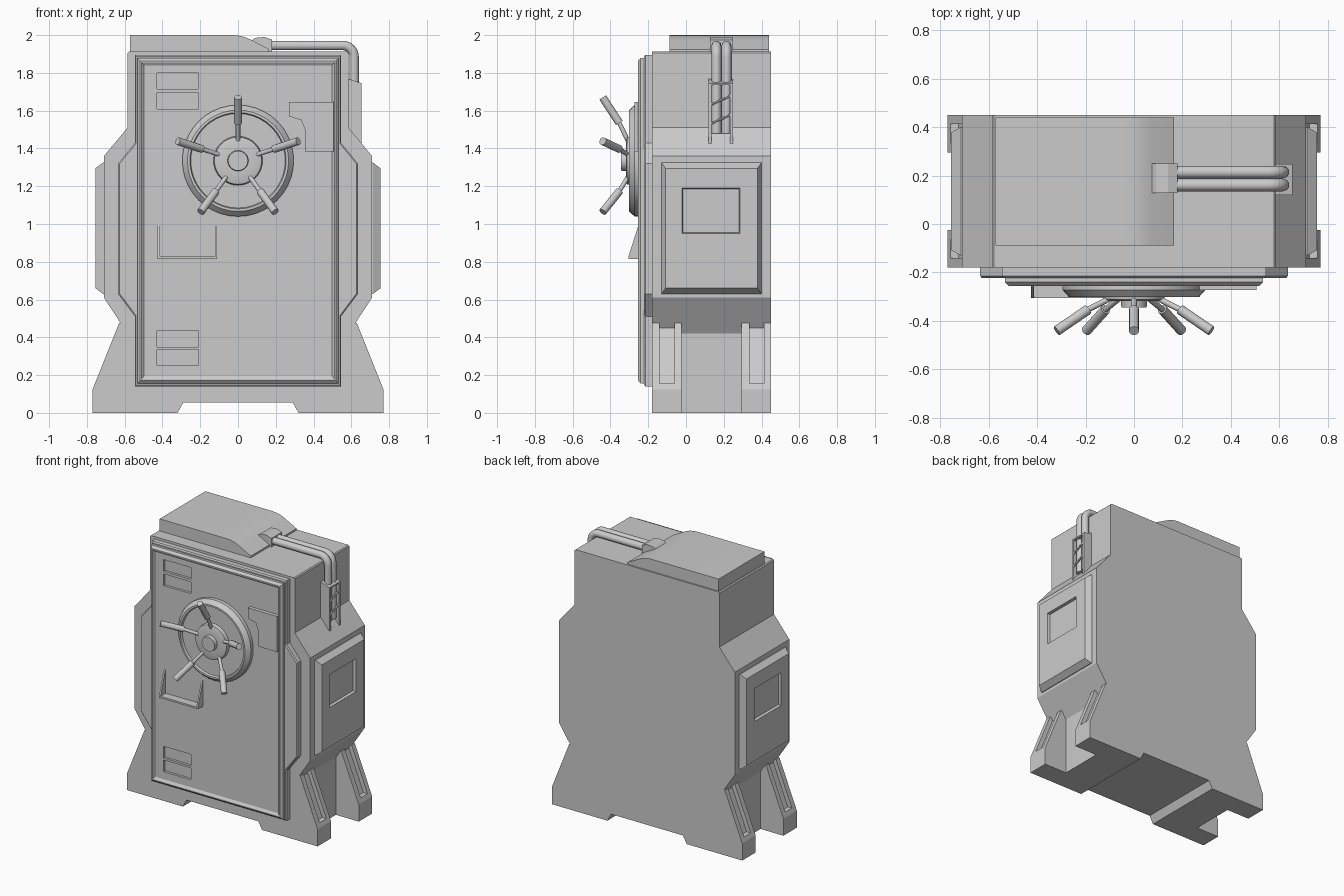
import bpy, bmesh, math
from mathutils import Vector

if "Cube" in bpy.data.objects:
    bpy.data.objects.remove(bpy.data.objects["Cube"])


def loft(name, rings, smooth=False):
    """Skin a list of equal-length point rings and cap both ends."""
    bm = bmesh.new()
    loops = [[bm.verts.new(p) for p in ring] for ring in rings]
    n = len(loops[0])
    for a, b in zip(loops, loops[1:]):
        for i in range(n):
            bm.faces.new((a[i], a[(i + 1) % n], b[(i + 1) % n], b[i]))
    bm.faces.new(loops[0])
    bm.faces.new(loops[-1])
    bmesh.ops.recalc_face_normals(bm, faces=bm.faces)
    me = bpy.data.meshes.new(name)
    bm.to_mesh(me)
    bm.free()
    ob = bpy.data.objects.new(name, me)
    bpy.context.collection.objects.link(ob)
    if smooth:
        bpy.ops.object.select_all(action='DESELECT')
        ob.select_set(True)
        bpy.context.view_layer.objects.active = ob
        bpy.ops.object.shade_smooth_by_angle(angle=math.radians(35))
    return ob


def prism(name, profile, y0, y1, side=1, smooth=False):
    """Extrude an x-z profile along y; side=-1 mirrors it in x."""
    return loft(name, [[(side * x, y, z) for x, z in profile] for y in (y0, y1)], smooth)


def rect(x0, x1, z0, z1):
    return [(x0, z0), (x1, z0), (x1, z1), (x0, z1)]


def symmetric(half):
    return half + [(-x, z) for x, z in reversed(half)]


def rod(name, a, b, r, n=12):
    a, b = Vector(a), Vector(b)
    q = (b - a).to_track_quat('Z', 'Y')
    ring = [q @ Vector((r * math.cos(t), r * math.sin(t), 0))
            for t in (2 * math.pi * i / n for i in range(n))]
    return loft(name, [[a + p for p in ring], [b + p for p in ring]], True)


# Main cabinet with a notched underside
prism("cabinet_body", symmetric([(0.29, 0.055), (0.32, 0), (0.585, 0), (0.585, 0.42),
      (0.71, 0.61), (0.71, 1.36), (0.585, 1.51), (0.585, 1.905), (0.578, 1.912)]), -0.18, 0.45)

# Raised top cover with curved shoulder
prism("top_cover", [(-0.572, 1.905), (-0.572, 2.0), (-0.03, 2.0), (0.0, 1.998), (0.035, 1.99),
      (0.07, 1.975), (0.165, 1.925), (0.165, 1.905)], -0.088, 0.44, smooth=True)

# Feet: two rails with a recessed channel, on both sides
rail = [(0.58, 0), (0.77, 0), (0.77, 0.125), (0.63, 0.475), (0.615, 0.475), (0.58, 0.42)]
channel = [(0.58, 0), (0.77, 0), (0.77, 0.125), (0.758, 0.155), (0.725, 0.155),
           (0.608, 0.45), (0.58, 0.42)]
for side in (1, -1):
    for y in (-0.18, 0.295):
        prism("foot_rail", rail, y, y + 0.04, side)
        prism("foot_rail", rail, y + 0.118, y + 0.155, side)
        prism("foot_channel", channel, y + 0.04, y + 0.118, side)

    # Side panel with chamfered edge and recessed window
    steps = [(0.70, -0.13, 0.40, 0.63, 1.325), (0.715, -0.13, 0.40, 0.63, 1.325),
             (0.755, -0.108, 0.378, 0.66, 1.295), (0.755, -0.02, 0.285, 0.95, 1.19),
             (0.735, -0.016, 0.281, 0.954, 1.186)]
    loft("side_panel", [[(side * x, a, c), (side * x, b, c), (side * x, b, d), (side * x, a, d)]
                        for x, a, b, c, d in steps])

# Door frame with flared middle
frame = symmetric([(0.545, 0.14), (0.545, 0.51), (0.635, 0.63), (0.635, 1.32),
                   (0.545, 1.43), (0.545, 1.895)])
loft("door_frame", [[(x * s, y, 1.0175 + (z - 1.0175) * s) for x, z in frame]
                    for y, s in ((-0.17, 1), (-0.215, 1), (-0.222, 0.99))])

# Door slab with a shallow recessed front
door_steps = [(-0.21, 0.532, 0.155, 1.878), (-0.24, 0.532, 0.155, 1.878),
              (-0.255, 0.518, 0.172, 1.862), (-0.255, 0.51, 0.18, 1.855),
              (-0.245, 0.498, 0.195, 1.84)]
door = loft("door", [[(x, y, z) for x, z in rect(-w, w, z0, z1)] for y, w, z0, z1 in door_steps])

# Hinge pockets cut into the door
for z in (0.25, 0.35, 1.61, 1.715):
    cutter = prism("pocket_cutter", rect(-0.43, -0.21, z, z + 0.085), -0.30, -0.227)
    cutter.hide_render = True
    mod = door.modifiers.new("pocket", 'BOOLEAN')
    mod.operation, mod.object, mod.solver = 'DIFFERENCE', cutter, 'EXACT'
    bpy.context.view_layer.objects.active = door
    bpy.ops.object.modifier_apply(modifier=mod.name)
    bpy.data.objects.remove(cutter)

# Lock plate
prism("lock_plate", [(0.27, 1.645), (0.505, 1.645), (0.505, 1.385), (0.355, 1.385),
      (0.355, 1.50), (0.335, 1.55), (0.27, 1.57)], -0.272, -0.235)

# Document tray: shelf and two triangular cheeks
prism("tray_shelf", rect(-0.425, -0.11, 0.815, 0.828), -0.305, -0.24)
for x in (-0.425, -0.122):
    tri = [(-0.24, 0.815), (-0.305, 0.815), (-0.305, 0.828), (-0.25, 1.0), (-0.24, 1.0)]
    loft("tray_cheek", [[(px, y, z) for y, z in tri] for px in (x, x + 0.012)])

# Wheel base: turned disc, hub and cap
CZ = 1.335
turned = [(0.295, -0.24), (0.295, -0.272), (0.268, -0.302), (0.255, -0.302), (0.25, -0.285),
          (0.13, -0.285), (0.125, -0.312), (0.105, -0.318), (0.055, -0.318), (0.052, -0.345)]
N = 40
loft("wheel_hub", [[(r * math.cos(2 * math.pi * i / N), y, CZ + r * math.sin(2 * math.pi * i / N))
                    for i in range(N)] for r, y in turned], True)

# Five angled spokes with grips
for k in range(5):
    t = math.radians(90 + 72 * k)

    def at(r, y):
        return (r * math.cos(t), y, CZ + r * math.sin(t))
    rod("wheel_spoke", at(0.09, -0.30), at(0.21, -0.358), 0.012)
    rod("wheel_grip", at(0.20, -0.353), at(0.335, -0.441), 0.021)

# Pipe connector on the roof
prism("pipe_connector", [(0.065, 1.905), (0.065, 1.965), (0.09, 1.985), (0.14, 1.99),
      (0.18, 1.975), (0.18, 1.905)], 0.127, 0.25)

# Two bent pipes running over the shoulder
for y in (0.161, 0.214):
    cu = bpy.data.curves.new("pipe", 'CURVE')
    cu.dimensions = '3D'
    cu.bevel_depth, cu.bevel_resolution, cu.use_fill_caps = 0.026, 3, True
    pts = [(0.15, 1.945)]
    pts += [(0.555 + 0.06 * math.sin(a), 1.885 + 0.06 * math.cos(a))
            for a in (math.pi / 2 * i / 8 for i in range(9))]
    pts += [(0.615, 1.48)]
    sp = cu.splines.new('POLY')
    sp.points.add(len(pts) - 1)
    for p, (x, z) in zip(sp.points, pts):
        p.co = (x, y, z, 1)
    sp.use_smooth = True
    bpy.context.collection.objects.link(bpy.data.objects.new("pipe", cu))

# Pipe bracket: two cheek plates, a top clamp and diagonal braces
cheek = [(0.58, 1.77), (0.655, 1.745), (0.655, 1.425), (0.58, 1.5)]
for y in (0.12, 0.232):
    prism("bracket_cheek", cheek, y, y + 0.016)
prism("bracket_clamp", [(0.58, 1.77), (0.655, 1.745), (0.655, 1.735), (0.58, 1.735)], 0.12, 0.248)
for z in (1.53, 1.63):
    rod("bracket_brace", (0.648, 0.128, z), (0.648, 0.24, z + 0.05), 0.007, 6)
